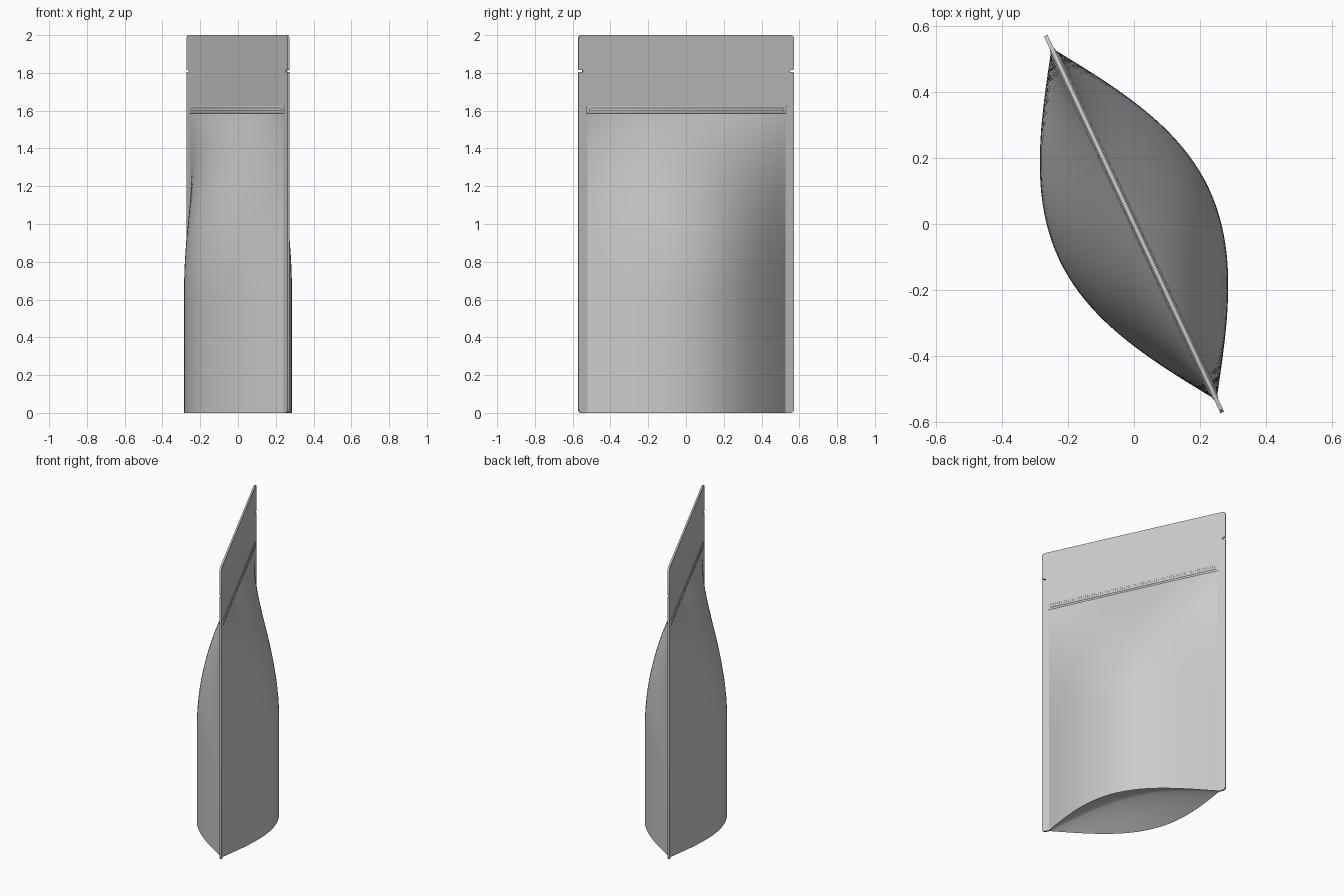
import bpy, bmesh, math
from mathutils import Matrix

cube = bpy.data.objects.get("Cube")
if cube:
    bpy.data.objects.remove(cube)

TURN = Matrix.Rotation(math.radians(-64.9), 4, "Z")
HALF, SEAM, THICK = 0.63, 0.58, 0.006   # outer half width, inner seam edge, half film thickness
BULGE, FOLD, SEAL = 0.245, 0.13, 1.59   # belly depth, base fold height, lower edge of the top seal

film = bpy.data.materials.new("plain_grey_film")
film.use_nodes = True
film.diffuse_color = (0.6, 0.6, 0.6, 1)
film.node_tree.nodes["Principled BSDF"].inputs["Base Color"].default_value = (0.6, 0.6, 0.6, 1)


def finish(name, bm, angle=30):
    """Turn the part into place and shade it smooth with sharp creases."""
    bmesh.ops.recalc_face_normals(bm, faces=bm.faces)
    bmesh.ops.transform(bm, matrix=TURN, verts=bm.verts)
    mesh = bpy.data.meshes.new(name)
    bm.to_mesh(mesh)
    bm.free()
    mesh.materials.append(film)
    ob = bpy.data.objects.new(name, mesh)
    bpy.context.collection.objects.link(ob)
    bpy.ops.object.select_all(action="DESELECT")
    ob.select_set(True)
    bpy.context.view_layer.objects.active = ob
    bpy.ops.object.shade_smooth_by_angle(angle=math.radians(angle))
    return ob


def add_grid(bm, point, cols, rows):
    """Surface patch from a function of two 0..1 parameters."""
    vs = [[bm.verts.new(point(i / cols, j / rows)) for i in range(cols + 1)]
          for j in range(rows + 1)]
    for j in range(rows):
        for i in range(cols):
            bm.faces.new((vs[j][i], vs[j][i + 1], vs[j + 1][i + 1], vs[j + 1][i]))


def arch(s):
    return math.cos(math.pi * (s - 0.5))


def depth(s, z):
    """Distance of the wall from the middle plane."""
    t = max(0, (z - 0.65) / (SEAL - 0.65))
    return THICK + BULGE * arch(s) * (1 - t * t)


# Bulging walls and the upward folded base
bm = bmesh.new()
for side in (-1, 1):
    add_grid(bm, lambda s, t: ((2 * s - 1) * SEAM, side * depth(s, t * SEAL), t * SEAL), 40, 36)
add_grid(bm, lambda s, t: ((2 * s - 1) * SEAM, (2 * t - 1) * depth(s, 0),
                           FOLD * arch(s) * (1 - abs(2 * t - 1) ** 1.2)), 40, 16)
bmesh.ops.remove_doubles(bm, verts=bm.verts, dist=0.0005)
finish("pouch_body", bm, 40)

# Flat side seams and top seal, with rounded corners and tear notches
R = 0.02
half = [(SEAM, SEAL), (SEAM, 0), (HALF - R, 0)]
half += [(HALF - R + R * math.sin(a), R - R * math.cos(a)) for a in (math.pi / 6, math.pi / 3, math.pi / 2)]
half += [(HALF, 1.803), (HALF - 0.024, 1.806), (HALF - 0.024, 1.814), (HALF, 1.817)]
half += [(HALF - R + R * math.cos(a), 2 - R + R * math.sin(a))
         for a in (0, math.pi / 6, math.pi / 3, math.pi / 2)]
outline = half + [(-x, z) for x, z in reversed(half)]
bm = bmesh.new()
face = bm.faces.new([bm.verts.new((x, -THICK, z)) for x, z in outline])
out = bmesh.ops.extrude_face_region(bm, geom=[face])
moved = [g for g in out["geom"] if isinstance(g, bmesh.types.BMVert)]
bmesh.ops.translate(bm, verts=moved, vec=(0, 2 * THICK, 0))
finish("seam_and_top_seal", bm)

# Press-to-close strip: a wide low band with a narrow rib on both faces
for name, z, length, height, thick in (("zip_band", 1.605, 1.17, 0.042, 0.018),
                                       ("zip_rib", 1.605, 1.14, 0.018, 0.026)):
    bm = bmesh.new()
    bmesh.ops.create_cube(bm, size=1, matrix=Matrix.Translation((0, 0, z))
                          @ Matrix.Diagonal((length, thick, height, 1)))
    bmesh.ops.bevel(bm, geom=bm.edges[:], offset=thick * 0.3, segments=3,
                    profile=0.5, affect="EDGES")
    finish(name, bm, 60)
